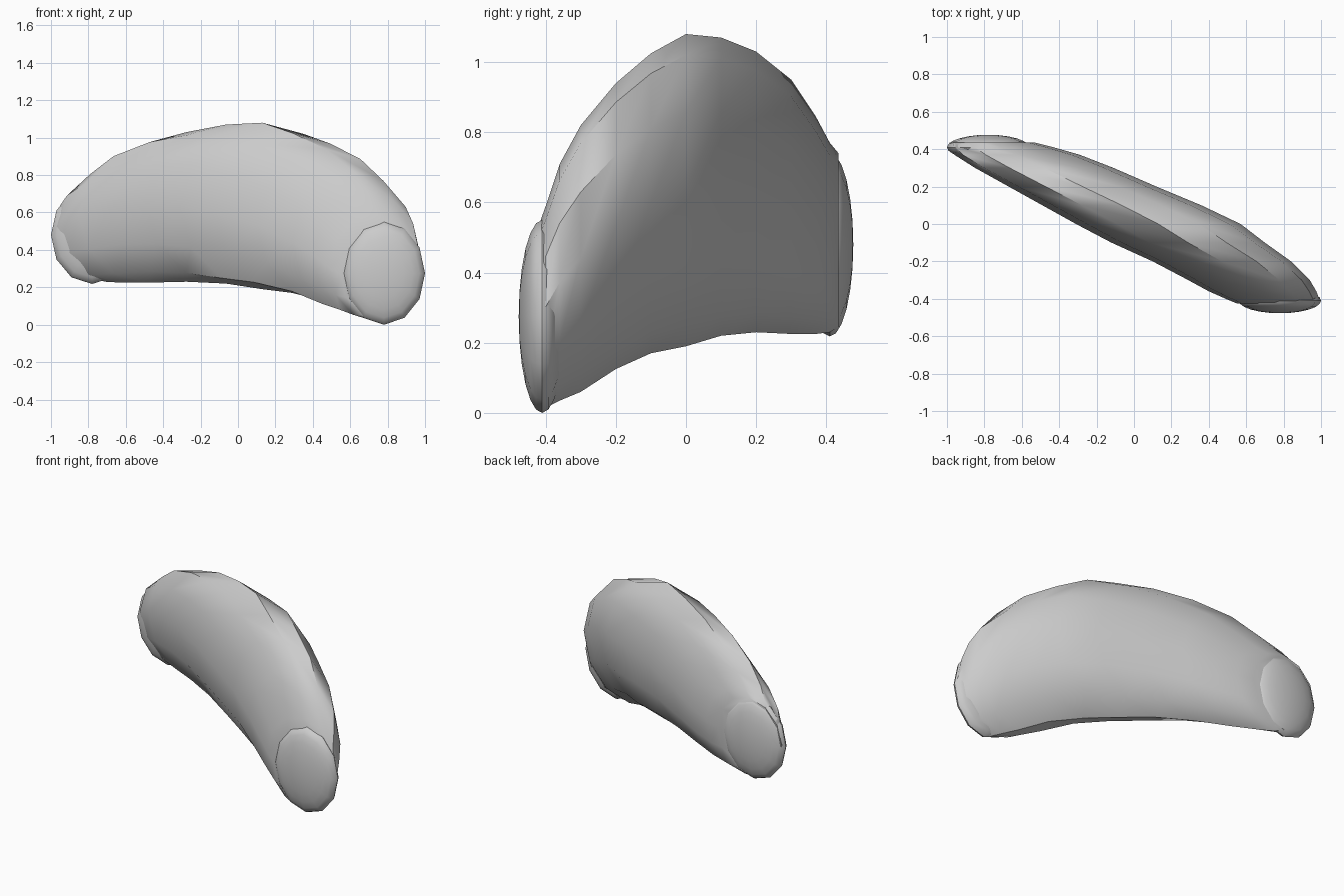
import bpy, bmesh, math

if "Cube" in bpy.data.objects:
    bpy.data.objects.remove(bpy.data.objects["Cube"])

SIDES = 12


def finish(name, bm):
    bmesh.ops.recalc_face_normals(bm, faces=bm.faces[:])
    mesh = bpy.data.meshes.new(name)
    bm.to_mesh(mesh)
    bm.free()
    ob = bpy.data.objects.new(name, mesh)
    bpy.context.collection.objects.link(ob)
    bpy.ops.object.select_all(action='DESELECT')
    ob.select_set(True)
    bpy.context.view_layer.objects.active = ob
    bpy.ops.object.shade_smooth_by_angle(angle=math.radians(40))
    return ob


# Curved body: elliptical slices (y, x min, x max, z min, z max)
slices = [
    (-0.425, 0.55, 0.97, 0.02, 0.52),
    (-0.40, 0.49, 0.99, 0.015, 0.59),
    (-0.36, 0.40, 0.975, 0.035, 0.71),
    (-0.30, 0.29, 0.94, 0.06, 0.82),
    (-0.20, 0.10, 0.84, 0.125, 0.94),
    (-0.10, -0.12, 0.70, 0.17, 1.025),
    (0.00, -0.31, 0.57, 0.19, 1.08),
    (0.10, -0.49, 0.36, 0.22, 1.07),
    (0.20, -0.67, 0.12, 0.23, 1.03),
    (0.30, -0.85, -0.11, 0.225, 0.95),
    (0.37, -0.96, -0.29, 0.225, 0.845),
    (0.41, -0.99, -0.43, 0.23, 0.77),
    (0.435, -0.985, -0.53, 0.245, 0.74),
]
bm = bmesh.new()
rings = []
for y, x0, x1, z0, z1 in slices:
    ring = []
    for i in range(SIDES):
        a = 2 * math.pi * i / SIDES
        ring.append(bm.verts.new(((x0 + x1) / 2 + (x1 - x0) / 2 * math.cos(a), y,
                                  (z0 + z1) / 2 + (z1 - z0) / 2 * math.sin(a))))
    rings.append(ring)
for a, b in zip(rings, rings[1:]):
    for i in range(SIDES):
        j = (i + 1) % SIDES
        bm.faces.new((a[i], a[j], b[j], b[i]))
bm.faces.new(rings[0])
bm.faces.new(rings[-1])
finish("curved_body", bm)


# Flattened rounded discs at both ends
def end_disc(name, centre, radii):
    bm = bmesh.new()
    bmesh.ops.create_uvsphere(bm, u_segments=SIDES, v_segments=SIDES, radius=1)
    for v in bm.verts:
        x, y, z = v.co
        # sphere poles point along y
        v.co = (centre[0] + radii[0] * x, centre[1] + radii[1] * z, centre[2] + radii[2] * y)
    finish(name, bm)


end_disc("front_end_disc", (0.78, -0.41, 0.275), (0.22, 0.067, 0.275))
end_disc("back_end_disc", (-0.78, 0.41, 0.48), (0.22, 0.067, 0.262))
